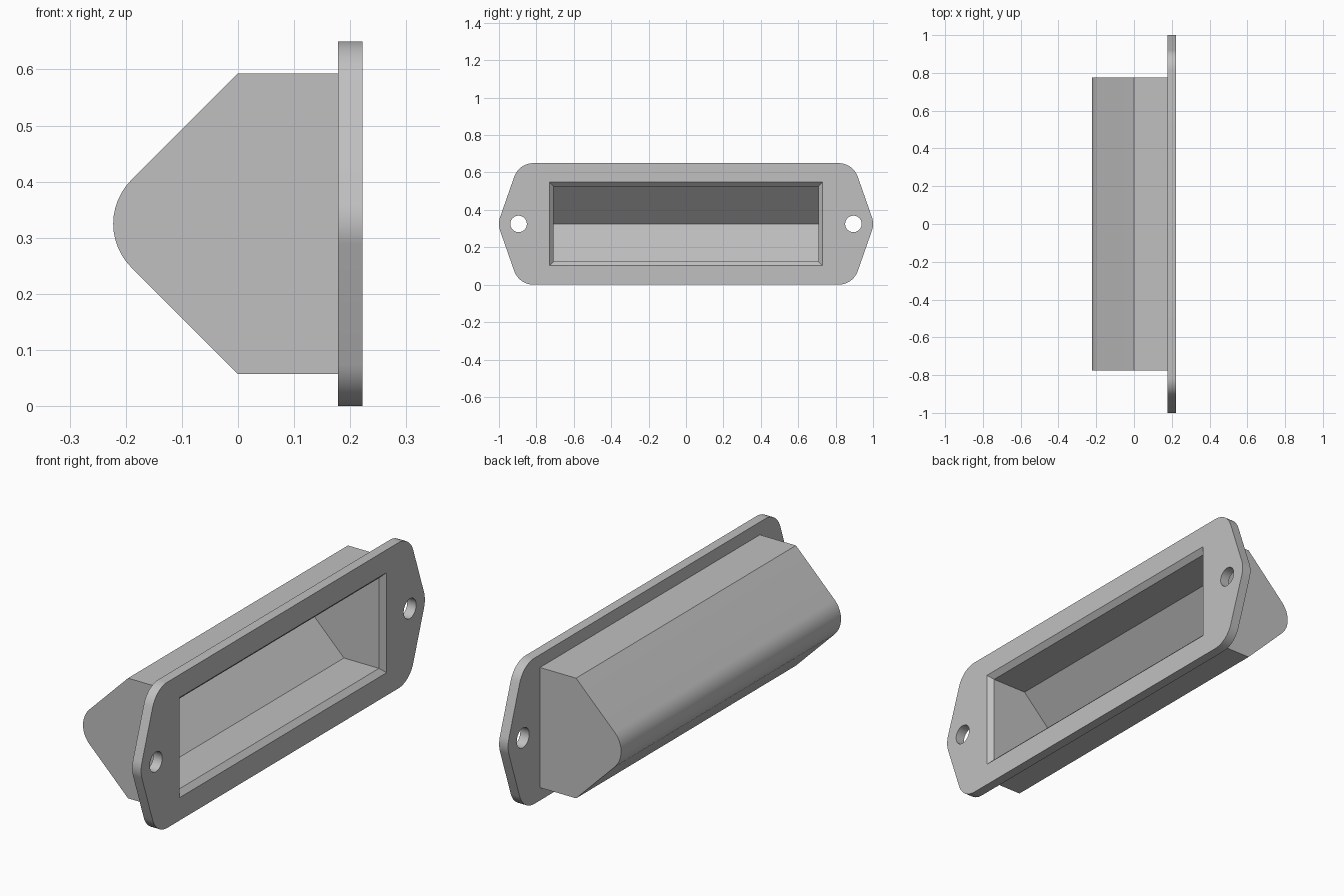
import bpy
import bmesh
from math import radians
from mathutils import Matrix, Vector

if "Cube" in bpy.data.objects:
    bpy.data.objects.remove(bpy.data.objects["Cube"], do_unlink=True)

MID_Z = 0.325             # height of the long centre line
BACK, FRONT = 0.178, 0.222  # flange faces along x
CORNER_R = 0.11

grey = bpy.data.materials.new("light_grey")
grey.use_nodes = True
grey.diffuse_color = (0.53, 0.53, 0.53, 1)
grey.node_tree.nodes["Principled BSDF"].inputs["Base Color"].default_value = grey.diffuse_color


def fillet(corner, before, after, radius, steps=12):
    """Points of a tangent arc that rounds one corner."""
    c = Vector(corner)
    a, b = (Vector(before) - c).normalized(), (Vector(after) - c).normalized()
    half = a.angle(b) / 2
    reach = a.lerp(b, 0.5).normalized()
    centre = c + reach * (radius / Matrix.Rotation(half, 2)[1][0])
    start = c + a * (radius * Matrix.Rotation(half, 2)[0][0] / Matrix.Rotation(half, 2)[1][0])
    end = c + b * (start - c).length
    arm, sweep = start - centre, (end - centre).angle_signed(start - centre)
    return [centre + Matrix.Rotation(sweep * i / steps, 2) @ arm for i in range(steps + 1)]


def round_outline(points, radii):
    """Round every corner of an outline that has a radius."""
    out = []
    for i, (p, r) in enumerate(zip(points, radii)):
        q = points[(i + 1) % len(points)]
        out += fillet(p, points[i - 1], q, r) if r else [Vector(p)]
    return out


def finish(name, bm):
    bmesh.ops.recalc_face_normals(bm, faces=bm.faces)
    mesh = bpy.data.meshes.new(name)
    bm.to_mesh(mesh)
    bm.free()
    mesh.materials.append(grey)
    obj = bpy.data.objects.new(name, mesh)
    bpy.context.collection.objects.link(obj)
    return obj


def prism(name, outline, place, sweep):
    """Extrude an outline, placed in space by a function, along a vector."""
    bm = bmesh.new()
    face = bm.faces.new([bm.verts.new(place(p)) for p in outline])
    made = bmesh.ops.extrude_face_region(bm, geom=[face])["geom"]
    bmesh.ops.translate(bm, vec=sweep, verts=[v for v in made if isinstance(v, bmesh.types.BMVert)])
    return finish(name, bm)


def combine(target, tool, operation):
    tool.hide_render = True
    mod = target.modifiers.new(operation, "BOOLEAN")
    mod.operation, mod.solver, mod.object = operation, "EXACT", tool
    bpy.context.view_layer.objects.active = target
    bpy.ops.object.modifier_apply(modifier=mod.name)
    bpy.data.objects.remove(tool, do_unlink=True)


# Flange: long plate with pointed, rounded ends
tip, shoulder = 1.0066, 0.893
outline = [(tip, 0), (shoulder, MID_Z), (-shoulder, MID_Z),
           (-tip, 0), (-shoulder, -MID_Z), (shoulder, -MID_Z)]
handle = prism("recessed_handle", round_outline(outline, [CORNER_R] * 6),
               lambda p: (BACK, p[0], MID_Z + p[1]), (FRONT - BACK, 0, 0))

# Housing: wedge with a rounded nose, seated in the flange
half_h, half_w, wall = 0.268, 0.775, 0.0667
section = [(0.2, half_h), (0, half_h), (-half_h, 0), (0, -half_h), (0.2, -half_h)]
housing = prism("housing", round_outline(section, [0, 0, CORNER_R, 0, 0]),
                lambda p: (p[0], -half_w, MID_Z + p[1]), (0, 2 * half_w, 0))
combine(handle, housing, "UNION")

# Pocket: sharp V-shaped cavity of even wall thickness
in_h, in_w, knee = half_h - wall, half_w - wall, 0.027
cavity = [(0.25, in_h), (knee, in_h), (knee - in_h, 0), (knee, -in_h), (0.25, -in_h)]
pocket = prism("pocket_cutter", cavity,
               lambda p: (p[0], -in_w, MID_Z + p[1]), (0, 2 * in_w, 0))
combine(handle, pocket, "DIFFERENCE")

# Chamfer round the mouth of the pocket
bm = bmesh.new()
bmesh.ops.create_cube(bm, size=2)
for v in bm.verts:
    x = 0.24 if v.co.x > 0 else 0.19
    grow = x - 0.2
    v.co = (x, v.co.y * (in_w + grow), MID_Z + v.co.z * (in_h + grow))
combine(handle, finish("chamfer_cutter", bm), "DIFFERENCE")

# Screw holes
for side in (-1, 1):
    bm = bmesh.new()
    bmesh.ops.create_cone(bm, cap_ends=True, segments=40, radius1=0.044, radius2=0.044, depth=0.2,
                          matrix=Matrix.Translation((0.2, side * 0.895, MID_Z))
                          @ Matrix.Rotation(radians(90), 4, "Y"))
    combine(handle, finish("hole_cutter", bm), "DIFFERENCE")

bpy.ops.object.select_all(action="DESELECT")
handle.select_set(True)
bpy.context.view_layer.objects.active = handle
bpy.ops.object.shade_smooth_by_angle(angle=radians(20))
